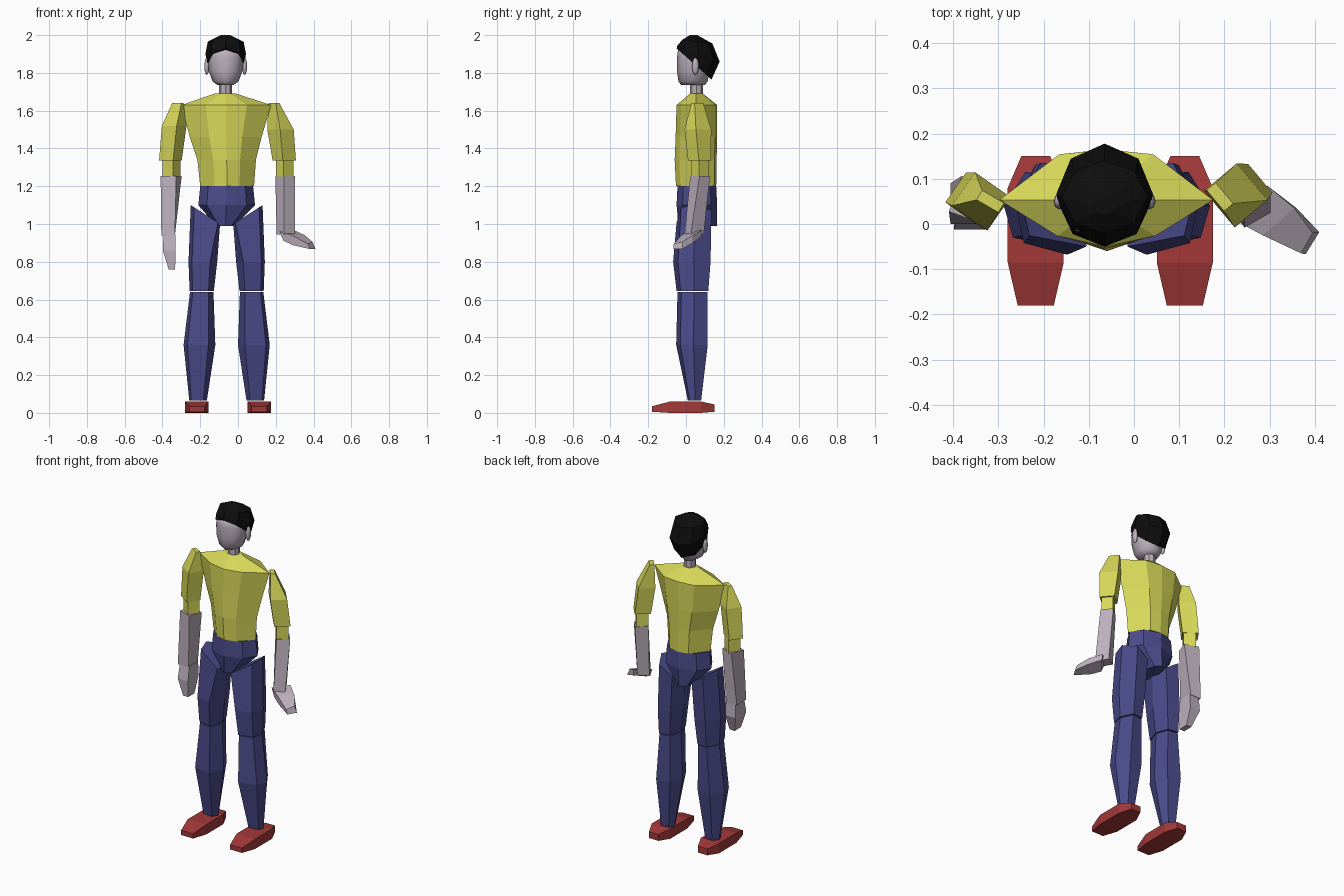
import bpy, bmesh
from math import radians, cos, sin
from mathutils import Matrix

COLORS = {"yellow": (.68, .68, .10), "blue": (.07, .07, .26), "red": (.36, .04, .04),
          "black": (.004, .004, .004), "skin": (.50, .43, .50)}
MATS = {}
for key, rgb in COLORS.items():
    MATS[key] = bpy.data.materials.new(key)
    MATS[key].diffuse_color = (*rgb, 1)


def finish(name, bm, color, smooth=False):
    bmesh.ops.recalc_face_normals(bm, faces=bm.faces)
    for f in bm.faces:
        f.smooth = smooth
    me = bpy.data.meshes.new(name)
    bm.to_mesh(me)
    bm.free()
    me.materials.append(MATS[color])
    ob = bpy.data.objects.new(name, me)
    bpy.context.collection.objects.link(ob)
    return ob


def loft(name, rings, color, smooth=False):
    """Skin a list of equal-length point rings and cap both ends."""
    bm = bmesh.new()
    vs = [[bm.verts.new(p) for p in r] for r in rings]
    n = len(rings[0])
    for a, b in zip(vs, vs[1:]):
        for i in range(n):
            j = (i + 1) % n
            bm.faces.new((a[i], a[j], b[j], b[i]))
    bm.faces.new(vs[0])
    bm.faces.new(vs[-1])
    return finish(name, bm, color, smooth)


def ring(profile, x0, x1, y0, y1, z, tilt_x=0, tilt_y=0):
    """Fit a unit-square section into a box, optionally tilted."""
    return [(x0 + u * (x1 - x0), y0 + v * (y1 - y0), z + tilt_x * u + tilt_y * v)
            for u, v in profile]


def quad(cx, cy, z, a, b, deg=0):
    c, s = cos(radians(deg)), sin(radians(deg))
    return [(cx + u * a * c - v * b * s, cy + u * a * s + v * b * c, z)
            for u, v in ((-1, -1), (1, -1), (1, 1), (-1, 1))]


OCT = [(0, .48), (.27, .11), (.5, 0), (.73, .11), (1, .48), (.72, .95), (.5, 1), (.28, .95)]
ROUND = [(0, .5), (.15, .15), (.5, 0), (.85, .15), (1, .5), (.85, .85), (.5, 1), (.15, .85)]


def leg_section(k):
    return [(k, 0), (.88, .13), (1, .55), (.72, 1), (.2, .95), (0, .5)]


# Shirt body
loft("shirt_body", [ring(OCT, -.20, .085, -.053, .16, 1.2),
                    ring(OCT, -.215, .095, -.06, .162, 1.34),
                    ring(OCT, -.255, .125, -.055, .165, 1.46),
                    ring(OCT, -.298, .175, -.05, .165, 1.63),
                    ring(OCT, -.125, -.01, .02, .09, 1.69)], "yellow")

# Trouser hips
loft("hips", [ring(ROUND, -.20, .08, -.045, .16, 1.2),
              ring(ROUND, -.21, .09, -.05, .165, 1.10),
              ring(ROUND, -.115, -.02, -.04, .165, .99)], "blue")

# Legs and shoes, mirrored about the body centre
CX = -.06
for side, s in (("left", -1), ("right", 1)):
    def leg(k, d0, d1, y0, y1, z, t=0):
        return ring(leg_section(k), CX + s * d0, CX + s * d1, y0, y1, z, t)
    loft(side + "_thigh", [leg(.07, .035, .19, -.05, .135, 1.0, .1),
                           leg(.25, .05, .202, -.068, .13, .8),
                           leg(.22, .068, .196, -.05, .118, .645)], "blue")
    loft(side + "_shin", [leg(.22, .07, .194, -.045, .114, .64),
                          leg(.22, .06, .228, -.052, .115, .36),
                          leg(.2, .105, .198, .01, .08, .065)], "blue")
    fx = -.0525 + s * .165
    loft(side + "_shoe", [[(fx - w, y, z0), (fx + w, y, z0), (fx + w, y, z1), (fx - w, y, z1)]
                          for y, w, z0, z1 in ((-.18, .04, .006, .035), (-.085, .062, 0, .06),
                                               (.08, .062, 0, .06), (.15, .032, .006, .045))], "red")

# Left arm, hanging straight
loft("left_sleeve", [quad(-.318, .05, 1.64, .028, .012, -30),
                     quad(-.338, .05, 1.52, .048, .045, -35),
                     quad(-.358, .055, 1.335, .045, .04, -35)], "yellow")
loft("left_cuff", [quad(-.352, .055, 1.34, .035, .035, -35),
                   quad(-.352, .055, 1.25, .035, .035, -35)], "yellow")
loft("left_forearm", [quad(-.354, .052, 1.255, .044, .042, -20),
                      quad(-.37, .045, .94, .036, .045, 0)], "skin")
loft("left_hand", [quad(-.362, .045, .945, .032, .042),
                   quad(-.364, .04, .86, .034, .052),
                   quad(-.35, .025, .76, .017, .03)], "skin")

# Right arm, hand bent outward
loft("right_sleeve", [quad(.19, .06, 1.64, .013, .03, 40),
                      quad(.225, .063, 1.5, .047, .053, 40),
                      quad(.245, .072, 1.335, .045, .042, 40)], "yellow")
loft("right_cuff", [quad(.247, .072, 1.34, .034, .032, 40),
                    quad(.247, .072, 1.25, .034, .032, 40)], "yellow")
loft("right_forearm", [quad(.25, .075, 1.255, .038, .036, 40),
                       quad(.253, .043, .945, .033, .04, 30)], "skin")
loft("right_hand", [
    [(.22, .01, .96), (.295, .085, .968), (.30, .08, .93), (.24, .005, .912)],
    [(.285, -.025, .94), (.355, .035, .94), (.36, .035, .90), (.29, -.022, .888)],
    [(.37, -.065, .895), (.395, -.02, .905), (.41, -.018, .868), (.38, -.067, .868)]], "skin")

# Neck, head and ears
loft("neck", [ring(ROUND, -.10, -.033, .02, .09, z) for z in (1.66, 1.78)], "skin")
loft("head", [ring(ROUND, -.108, -.025, -.025, .10, 1.735),
              ring(ROUND, -.135, .003, -.04, .115, 1.755),
              ring(ROUND, -.155, .024, -.048, .125, 1.81),
              ring(ROUND, -.162, .032, -.048, .135, 1.88),
              ring(ROUND, -.155, .025, -.04, .135, 1.94)], "skin", True)
for side, x in (("left", -.165), ("right", .035)):
    bm = bmesh.new()
    bmesh.ops.create_uvsphere(bm, u_segments=8, v_segments=6, radius=1,
                              matrix=Matrix.Translation((x, .05, 1.835))
                              @ Matrix.Diagonal((.013, .018, .046, 1)))
    finish(side + "_ear", bm, "skin", True)

# Hair cap sweeping down to the nape
loft("hair", [ring(ROUND, -.166, .036, -.05, .135, 1.93, 0, -.165),
              ring(ROUND, -.172, .042, -.045, .178, 1.945, 0, -.085),
              ring(ROUND, -.16, .03, -.02, .14, 1.975, 0, -.02),
              ring(ROUND, -.09, -.04, .02, .06, 2.0)], "black")
